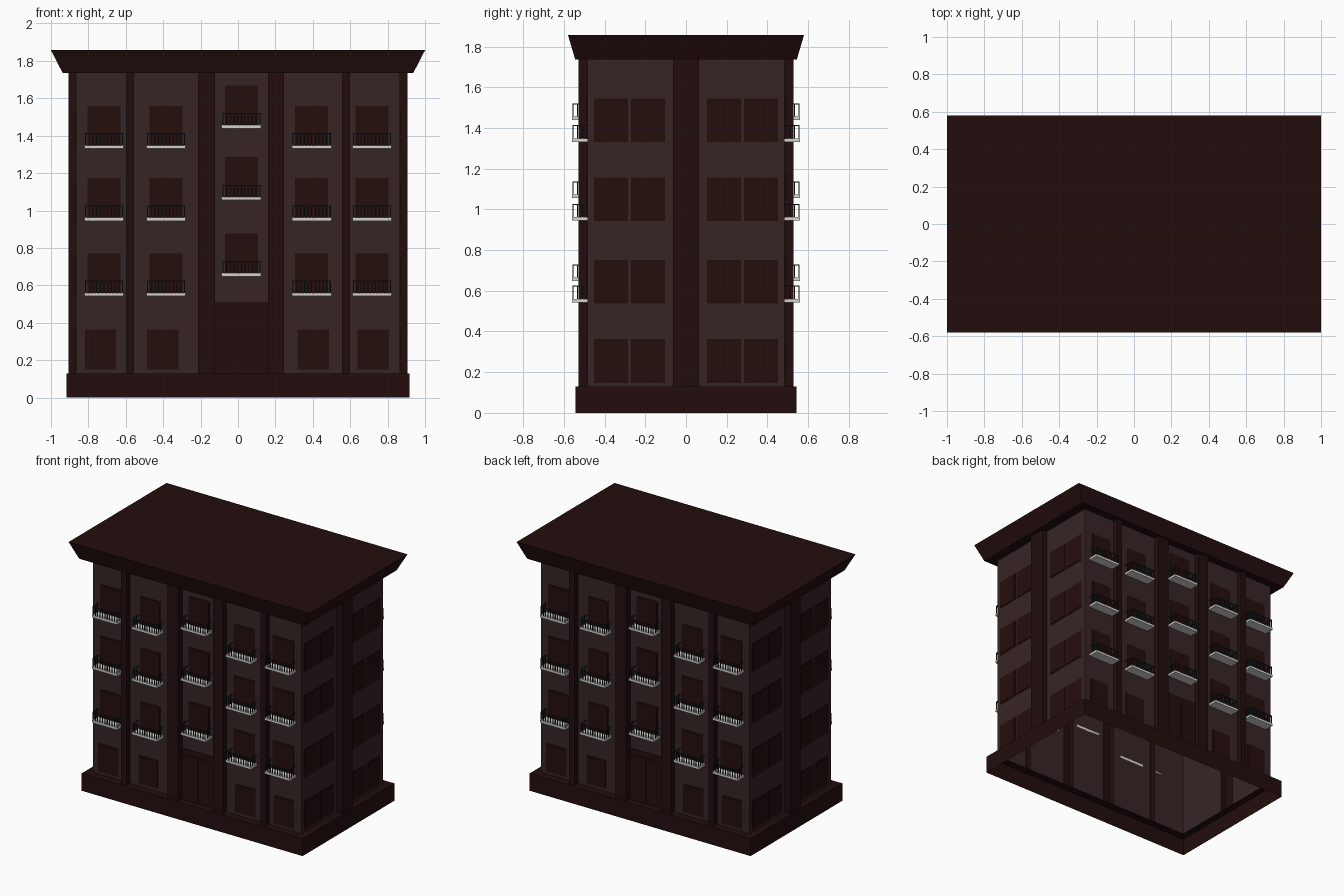
import bpy, bmesh

if "Cube" in bpy.data.objects:
    bpy.data.objects.remove(bpy.data.objects["Cube"])

W, D, P = 0.865, 0.485, 0.042      # wall half sizes and pilaster projection
Z0, Z1 = 0.13, 1.735               # top of plinth, underside of cornice


def material(name, rgb):
    m = bpy.data.materials.new(name)
    m.diffuse_color = (*rgb, 1)
    m.use_nodes = True
    m.node_tree.nodes["Principled BSDF"].inputs["Base Color"].default_value = m.diffuse_color
    return m


TRIM = material("dark maroon trim", (0.017, 0.0042, 0.0042))
WALL = material("brown wall", (0.038, 0.0185, 0.0185))
GLASS = material("window dark", (0.018, 0.0045, 0.004))
SLAB = material("pale stone", (0.66, 0.66, 0.62))
RAIL = material("black iron", (0.014, 0.016, 0.016))


def finish(bm, name, *mats):
    me = bpy.data.meshes.new(name)
    bm.to_mesh(me)
    bm.free()
    for m in mats:
        me.materials.append(m)
    ob = bpy.data.objects.new(name, me)
    bpy.context.collection.objects.link(ob)
    return ob


def box(bm, x0, x1, y0, y1, z0, z1):
    """Box plus its copy turned half round the z axis."""
    for s in (1, -1):
        r = [(s * x0, s * y0), (s * x1, s * y0), (s * x1, s * y1), (s * x0, s * y1)]
        loft(bm, r, r, z0, z1)


def loft(bm, low, high, z0, z1, caps=True):
    a = [bm.verts.new((x, y, z0)) for x, y in low]
    b = [bm.verts.new((x, y, z1)) for x, y in high]
    n = len(a)
    sides = [bm.faces.new((a[i], a[(i + 1) % n], b[(i + 1) % n], b[i])) for i in range(n)]
    if caps:
        bm.faces.new(a[::-1])
        bm.faces.new(b)
    return sides


def rect(x, y):
    return [(-x, -y), (x, -y), (x, y), (-x, y)]


# walls: one footprint with pilaster jogs, pilasters coloured as trim
half = [(-W, -D)]
for l, r in ((-0.6, -0.556), (-0.214, -0.123), (0.16, 0.246), (0.556, 0.6)):
    half += [(l, -D), (l, -D - P), (r, -D - P), (r, -D)]
half += [(W, -D), (W, -0.064), (W + P, -0.064), (W + P, 0.064), (W, 0.064)]
bm = bmesh.new()
for f in loft(bm, half + [(-x, -y) for x, y in half],
              half + [(-x, -y) for x, y in half], Z0, Z1, caps=False):
    on_wall = (all(abs(abs(v.co.y) - D) < 1e-4 for v in f.verts) or
               all(abs(abs(v.co.x) - W) < 1e-4 for v in f.verts))
    f.material_index = 0 if on_wall else 1
finish(bm, "walls", WALL, TRIM)

# plinth: hollow, open underneath, with a ledge at the top
bm = bmesh.new()
loft(bm, rect(0.917, 0.544), rect(0.917, 0.544), 0, Z0, caps=False)
loft(bm, rect(0.917, 0.544), rect(W, D), Z0, Z0, caps=False)
finish(bm, "plinth", TRIM)

# flared cornice and flat roof
bm = bmesh.new()
loft(bm, rect(0.937, 0.544), rect(1.0, 0.58), Z1, 1.857)
finish(bm, "cornice_roof", TRIM)

# windows: frame plate with a slightly prouder pane
frames, panes = bmesh.new(), bmesh.new()
E = 0.01


def front_window(x0, x1, z0, z1):
    box(frames, x0, x1, -D - 0.003, -D - 0.0005, z0, z1)
    box(panes, x0 + E, x1 - E, -D - 0.005, -D - 0.003, z0 + E, z1 - E)


def side_window(y0, y1, z0, z1):
    box(frames, W + 0.0005, W + 0.003, y0, y1, z0, z1)
    box(panes, W + 0.003, W + 0.005, y0 + E, y1 - E, z0 + E, z1 - E)


slabs, rails = bmesh.new(), bmesh.new()


def balcony(xc, z):
    """Stone slab with a three-sided iron railing, underside at z."""
    x0, x1, y0 = xc - 0.105, xc + 0.105, -0.56
    box(slabs, x0, x1, y0, -D, z, z + 0.017)
    zb, zt, t = z + 0.017, z + 0.082, 0.0025
    # hand rails
    box(rails, x0 + 0.003, x1 - 0.003, y0 + 0.002, y0 + 0.007, zt - 0.005, zt)
    for x in (x0 + 0.003, x1 - 0.008):
        box(rails, x, x + 0.005, y0 + 0.007, -D, zt - 0.005, zt)
    # balusters
    for i in range(11):
        x = x0 + 0.006 + i * 0.0198
        box(rails, x - t, x + t, y0 + 0.002, y0 + 0.007, zb, zt - 0.005)
    for x in (x0 + 0.0055, x1 - 0.0055):
        for y in (-0.532, -0.509):
            box(rails, x - t, x + t, y - t, y + t, zb, zt - 0.005)


FLOORS = (0.543, 0.945, 1.332)
for xc in (-0.716, -0.385, 0.394, 0.716):
    for z in FLOORS:
        balcony(xc, z)
        front_window(xc - 0.088, xc + 0.088, z + 0.012, z + 0.228)
for z in (0.648, 1.055, 1.439):
    balcony(0.018, z)
    front_window(-0.07, 0.106, z + 0.012, z + 0.23)
for xc in (-0.735, -0.402, 0.402, 0.722):
    front_window(xc - 0.084, xc + 0.084, 0.15, 0.363)
for z in (0.148, 0.537, 0.942, 1.33):
    for y0 in (-0.451, -0.27, 0.103, 0.284):
        side_window(y0, y0 + 0.167, z, z + 0.214)
finish(frames, "window_frames", TRIM)
finish(panes, "window_panes", GLASS)
finish(slabs, "balcony_slabs", SLAB)
finish(rails, "balcony_railings", RAIL)

# entrance filling the central bay, two leaves
bm = bmesh.new()
box(bm, -0.123, 0.16, -D - 0.005, -D - 0.0005, Z0, 0.512)
for x0, x1 in ((-0.108, 0.014), (0.022, 0.145)):
    box(bm, x0, x1, -D - 0.009, -D - 0.005, Z0, 0.47)
finish(bm, "entrance_doors", TRIM)
